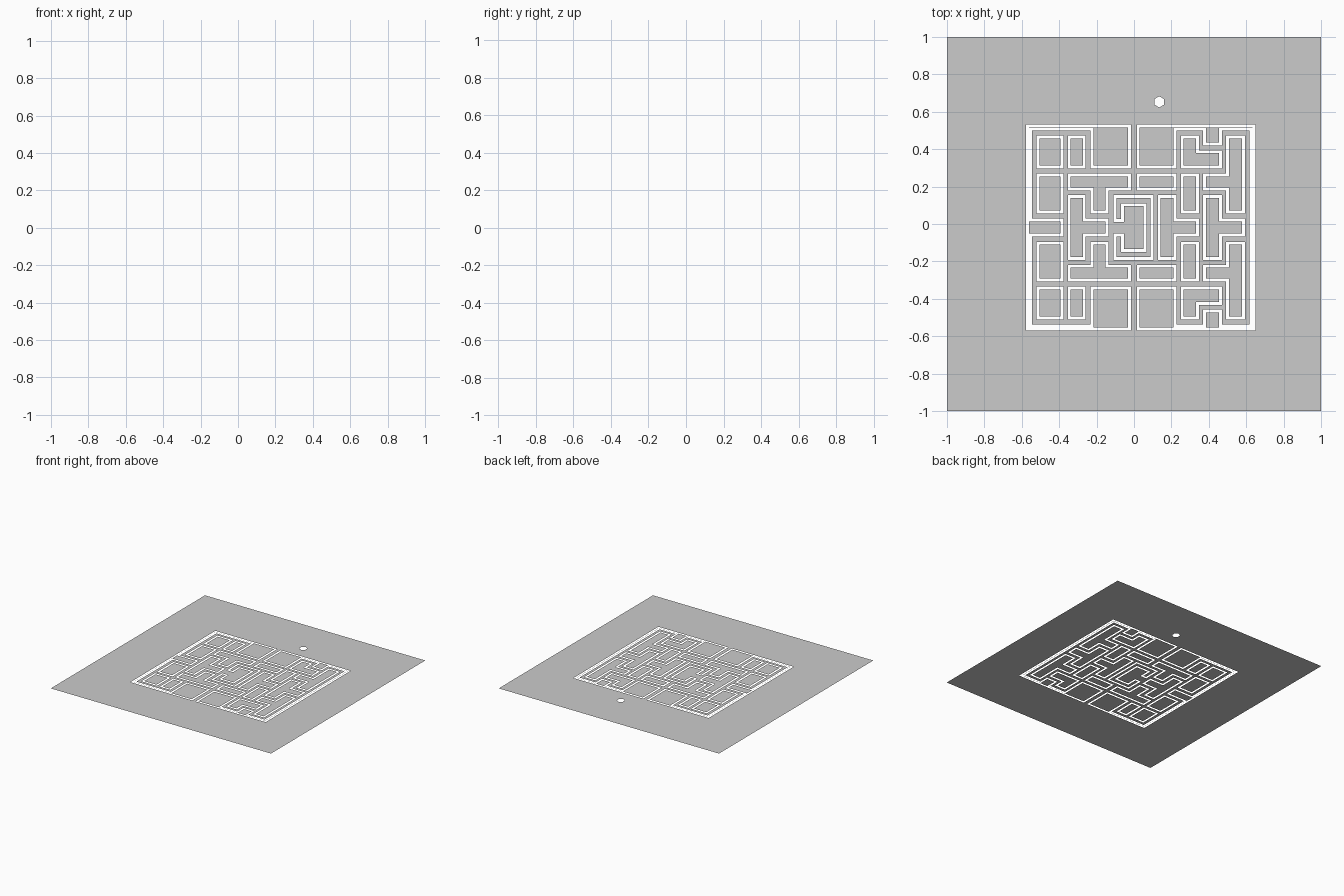
import bpy, math
from mathutils import Vector
from mathutils.geometry import delaunay_2d_cdt

if "Cube" in bpy.data.objects:
    bpy.data.objects.remove(bpy.data.objects["Cube"])

W = 0.0155        # slot width
AXIS = -0.019     # the maze is mirrored about this y

# columns and rows of the maze
A0, A1, B0, B1, C0, C1 = -0.52, -0.378, -0.354, -0.258, -0.232, -0.017
S1, H0, H1 = -0.136, -0.11, 0.105
D0, D1, E0, E1, F0, F1, G0, G1 = 0.127, 0.228, 0.25, 0.348, 0.37, 0.47, 0.492, 0.594
K0 = 0.015
LO, LI, RI, RO = -0.578, -0.546, 0.617, 0.650
TO, TI = 0.532, 0.499
R1, R1b, R2, R2b, R3, R4, BR = 0.473, 0.297, 0.27, 0.18, 0.154, 0.057, 0.029


def flip(pts):
    return [(x, 2 * AXIS - y) for x, y in reversed(pts)]


def rect(x0, y0, x1, y1):
    return [(x0, y0), (x1, y0), (x1, y1), (x0, y1)]


def inset(pts, w):
    """Offset a right-angled polygon inward."""
    n = len(pts)
    area = sum(pts[i - 1][0] * pts[i][1] - pts[i][0] * pts[i - 1][1] for i in range(n))
    if area < 0:
        pts = pts[::-1]
    out = []
    for i in range(n):
        p, q, r = (Vector(pts[k % n]) for k in (i - 1, i, i + 1))
        a, b = (q - p).normalized(), (r - q).normalized()
        out.append(tuple(q + w * Vector((-a.y - b.y, a.x + b.x))))
    return out


# islands that appear once above and once below the mirror line
upper = [
    rect(A0, R1b, A1, R1), rect(B0, R1b, B1, R1),
    rect(A0, R4, A1, R2),
    [(B0, R2), (C1, R2), (C1, R2b), (S1, R2b), (S1, R4), (C0, R4), (C0, R2b), (B0, R2b)],
    rect(K0, R2b, D1, R2), rect(E0, R4, E1, R2),
    [(E0, R1), (E1, R1), (E1, 0.394), (F1, 0.394), (F1, R1b), (E0, R1b)],
    [(G0, R1), (G1, R1), (G1, R4), (G0, R4), (G0, R2b), (F0, R2b), (F0, R2), (G0, R2)],
]
# islands crossing the mirror line, given by their upper half
halves = [
    [(B0, R3), (B1, R3), (B1, BR), (S1, BR)],
    [(D0, R3), (D1, R3), (D1, BR), (E1, BR)],
    [(F0, R3), (F1, R3), (F1, BR), (G1, BR)],
    # central room wall
    [(0.05, 0.095), (-0.053, 0.095), (-0.053, 0.012), (H0, 0.012), (H0, R3), (H1, R3)],
    # left and right outer walls
    [(LO, TO), (C1, TO), (C1, R1b), (C0, R1b), (C0, TI), (LI, TI), (LI, BR), (A1, BR)],
    [(RO, TO), (K0, TO), (K0, R1b), (D1, R1b), (D1, TI), (F0, TI), (F0, 0.42),
     (F1, 0.42), (F1, TI), (RI, TI)],
]
islands = upper + [flip(p) for p in upper] + [h + flip(h) for h in halves]

# sheet border, small six-sided hole, then both edges of each slot
loops = [rect(-1, -1, 1, 1)]
loops.append([(0.135 + 0.03 * math.sin(math.pi * k / 3),
               0.653 + 0.03 * math.cos(math.pi * k / 3)) for k in range(6)])
for isl in islands:
    loops += [isl, inset(isl, W)]

verts, edges = [], []
for lp in loops:
    s, n = len(verts), len(lp)
    verts += [Vector(p) for p in lp]
    edges += [(s + i, s + (i + 1) % n) for i in range(n)]
segs = [(verts[a], verts[b]) for a, b in edges]


def solid(c):
    """Even-odd test: True on the sheet, False in a slot."""
    inside = False
    for p, q in segs:
        if (p.y > c.y) != (q.y > c.y):
            if c.x < p.x + (c.y - p.y) * (q.x - p.x) / (q.y - p.y):
                inside = not inside
    return inside


# flat slotted sheet
co, _, tris, *_ = delaunay_2d_cdt(verts, edges, [], 0, 1e-6)
faces = []
for t in tris:
    a, b, c = (co[i] for i in t)
    if solid((a + b + c) / 3):
        faces.append(t if (b - a).cross(c - a) > 0 else t[::-1])

mesh = bpy.data.meshes.new("maze_sheet")
mesh.from_pydata([(v.x, v.y, 0) for v in co], [], [list(f) for f in faces])
mesh.update()
sheet = bpy.data.objects.new("maze_sheet", mesh)
bpy.context.collection.objects.link(sheet)
